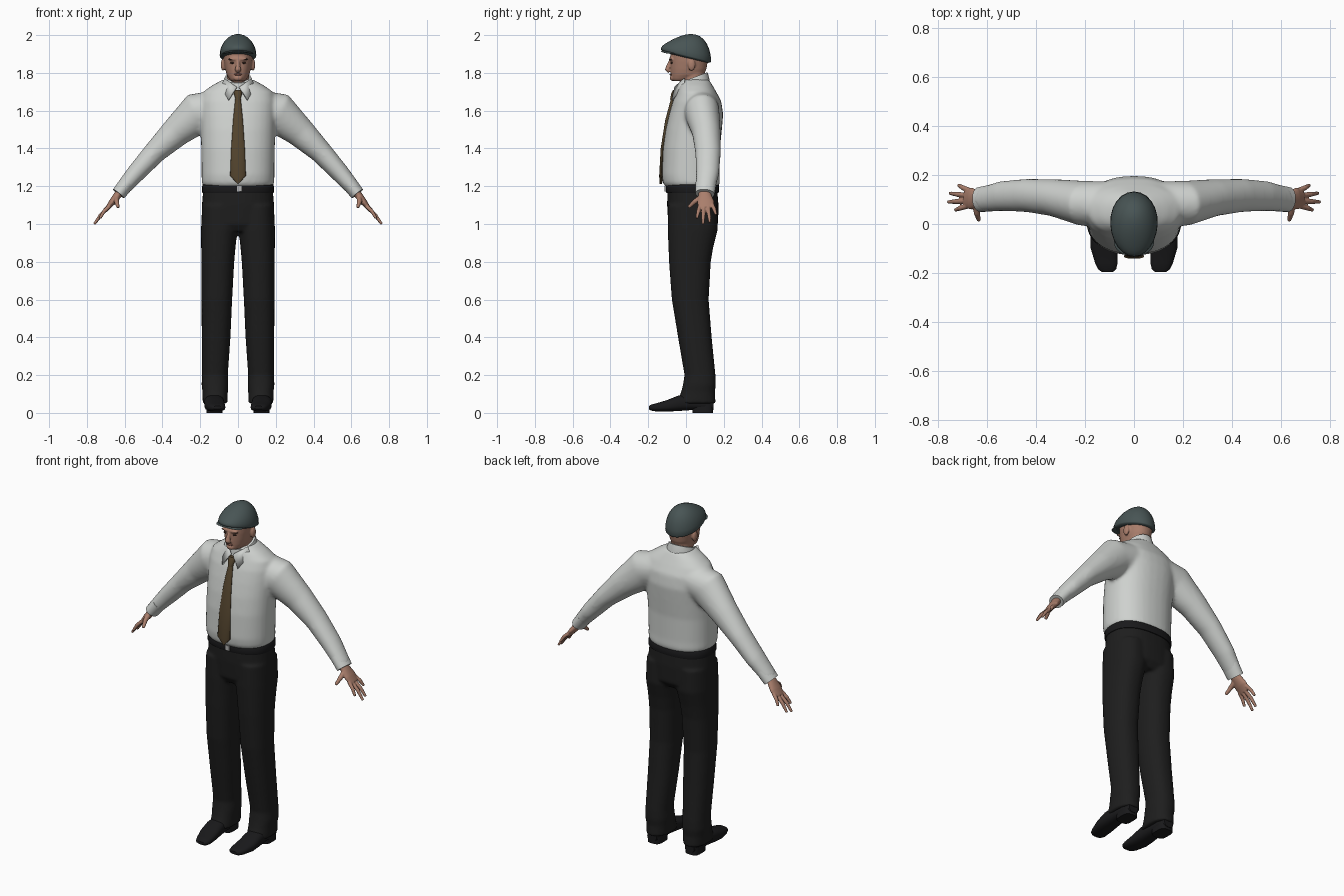
import bpy, bmesh, math
from mathutils import Vector

cube = bpy.data.objects.get("Cube")
if cube:
    bpy.data.objects.remove(cube)

X, Y, Z = Vector((1, 0, 0)), Vector((0, 1, 0)), Vector((0, 0, 1))


def material(name, *rgb, rough=0.8):
    m = bpy.data.materials.new(name)
    m.use_nodes = True
    m.diffuse_color = (*rgb, 1)
    node = m.node_tree.nodes["Principled BSDF"]
    node.inputs["Base Color"].default_value = (*rgb, 1)
    node.inputs["Roughness"].default_value = rough
    return m


SHIRT = material("white cotton", 0.62, 0.64, 0.62)
SKIN = material("skin", 0.40, 0.21, 0.15)
WOOL = material("grey green wool", 0.065, 0.09, 0.09)
SILK = material("brown silk", 0.09, 0.06, 0.028)
CLOTH = material("black cloth", 0.013, 0.013, 0.013)
LEATHER = material("black leather", 0.01, 0.01, 0.011)
METAL = material("buckle metal", 0.45, 0.45, 0.45)
DARK = material("dark brown", 0.05, 0.025, 0.018)
LIPS = material("lips", 0.27, 0.11, 0.085)


def loft(bm, rings, sides=32, power=2.0):
    """Skin rings given as (centre, u axis, v axis, u radius, v radius)."""
    def bend(t):
        return math.copysign(abs(t) ** (2 / power), t)
    loops = []
    for c, u, v, ru, rv in rings:
        angles = [math.tau * i / sides for i in range(sides)]
        loops.append([bm.verts.new(c + u * ru * bend(math.cos(a)) + v * rv * bend(math.sin(a)))
                      for a in angles])
    for a, b in zip(loops, loops[1:]):
        for i in range(sides):
            j = (i + 1) % sides
            bm.faces.new((a[i], a[j], b[j], b[i]))
    bm.faces.new(loops[0])
    bm.faces.new(loops[-1])


def stack(bm, rows, xc=0, power=2.0, slope=0):
    """Upright loft: rows of (z, x radius, front y, back y[, x centre])."""
    tilt = Y + Z * slope
    loft(bm, [(Vector((r[4] if len(r) > 4 else xc, (r[2] + r[3]) / 2, r[0])), X, tilt,
               r[1], (r[3] - r[2]) / 2) for r in rows], power=power)


def limb(bm, rows, side=1, sides=24):
    """Loft along a path: rows of (x, y, z, radius in y, radius across)."""
    pts = [Vector((r[0] * side, r[1], r[2])) for r in rows]
    rings = []
    for i, (p, r) in enumerate(zip(pts, rows)):
        d = (pts[min(i + 1, len(pts) - 1)] - pts[max(i - 1, 0)]).normalized()
        u = (Y - d * d.dot(Y)).normalized()
        rings.append((p, u, d.cross(u), r[3], r[4]))
    loft(bm, rings, sides)


def ball(bm, centre, size):
    verts = bmesh.ops.create_uvsphere(bm, u_segments=24, v_segments=16, radius=1)["verts"]
    for v in verts:
        v.co = Vector(centre) + Vector([a * b for a, b in zip(v.co, size)])
    return verts


def box(bm, centre, size):
    for v in bmesh.ops.create_cube(bm, size=1)["verts"]:
        v.co = Vector(centre) + Vector([a * b for a, b in zip(v.co, size)])


def finish(bm, name, mat, voxel=0, relax=5, angle=45):
    bmesh.ops.recalc_face_normals(bm, faces=bm.faces)
    for f in bm.faces:
        f.smooth = True
    me = bpy.data.meshes.new(name)
    bm.to_mesh(me)
    bm.free()
    me.materials.append(mat)
    me.set_sharp_from_angle(angle=math.radians(angle))
    ob = bpy.data.objects.new(name, me)
    bpy.context.scene.collection.objects.link(ob)
    if voxel:  # blend overlapping volumes into one smooth skin
        fuse = ob.modifiers.new("fuse", 'REMESH')
        fuse.mode, fuse.voxel_size, fuse.use_smooth_shade = 'VOXEL', voxel, True
        soft = ob.modifiers.new("soften", 'SMOOTH')
        soft.factor, soft.iterations = 0.5, relax
    return ob


# Shirt: torso and both sleeves
bm = bmesh.new()
stack(bm, [(1.195, .178, -.105, .17), (1.215, .192, -.122, .18), (1.26, .193, -.128, .178),
           (1.4, .195, -.122, .18), (1.5, .197, -.108, .19), (1.58, .2, -.09, .197),
           (1.65, .2, -.07, .187), (1.7, .185, -.048, .16), (1.735, .135, -.035, .14),
           (1.765, .08, -.02, .122)], power=2.3)
sleeve = [(.1, .08, 1.62, .095, .09), (.21, .085, 1.59, .092, .11), (.33, .108, 1.485, .076, .08),
          (.44, .117, 1.38, .068, .06), (.54, .114, 1.27, .062, .05), (.625, .1, 1.172, .05, .038)]
for s in (1, -1):
    limb(bm, sleeve, s)
finish(bm, "shirt", SHIRT, voxel=.01, relax=8)

# Shirt cuffs
for s, side in ((1, "left"), (-1, "right")):
    bm = bmesh.new()
    limb(bm, [(.585, .106, 1.218, .055, .04), (.632, .1, 1.16, .051, .038)], s)
    finish(bm, side + "_cuff", SHIRT)

# Collar: tilted neck band and two pointed flaps
bm = bmesh.new()
stack(bm, [(1.705, .088, -.045, .128), (1.745, .08, -.043, .122), (1.775, .07, -.038, .114)],
      slope=.38)
finish(bm, "collar_band", SHIRT)
bm = bmesh.new()
for s in (1, -1):
    flap = [(.006, -.058, 1.725), (.07, -.008, 1.77), (.088, -.008, 1.728), (.05, -.073, 1.655)]
    bm.faces.new([bm.verts.new((x * s, y, z)) for x, y, z in flap])
flaps = finish(bm, "collar_flaps", SHIRT)
thick = flaps.modifiers.new("thickness", 'SOLIDIFY')
thick.thickness, thick.offset = .008, 0

# Tie: blade and knot
bm = bmesh.new()
stack(bm, [(1.213, .003, -.14, -.126), (1.255, .042, -.142, -.124), (1.4, .036, -.134, -.112),
           (1.55, .026, -.11, -.088), (1.64, .017, -.086, -.064), (1.675, .013, -.076, -.05)])
stack(bm, [(1.66, .013, -.084, -.06), (1.69, .022, -.078, -.04), (1.71, .019, -.068, -.03)])
finish(bm, "tie", SILK)

# Trousers: hips and two legs
bm = bmesh.new()
stack(bm, [(1.19, .184, -.098, .165), (1.1, .191, -.1, .172), (1.0, .193, -.094, .17),
           (.96, .185, -.07, .14)], power=2.4)
for s in (1, -1):
    leg = [(1.1, .09, -.095, .165, .1), (.97, .097, -.097, .168, .099),
           (.88, .091, -.093, .145, .104), (.8, .087, -.09, .131, .107), (.6, .081, -.075, .12, .112),
           (.4, .076, -.042, .136, .116), (.2, .068, -.008, .156, .122), (.15, .071, -.016, .158, .122),
           (.11, .067, -.026, .153, .121), (.05, .066, -.05, .157, .121)]
    stack(bm, [(*r[:4], r[4] * s) for r in leg], power=2.3)
finish(bm, "trousers", CLOTH, voxel=.009, relax=4)

# Belt and buckle
bm = bmesh.new()
stack(bm, [(1.165, .189, -.104, .172), (1.172, .191, -.107, .174), (1.205, .189, -.107, .174),
           (1.21, .186, -.104, .17)], power=2.4)
finish(bm, "belt", LEATHER)
bm = bmesh.new()
box(bm, (.008, -.108, 1.188), (.028, .012, .03))
finish(bm, "buckle", METAL)

# Shoes: upper lofted along y, plus heel block
for s, side in ((1, "left"), (-1, "right")):
    bm = bmesh.new()
    upper = [(.145, .124, .03, .015, .07), (.1, .124, .045, .012, .09), (.03, .126, .047, .015, .1),
             (-.04, .126, .053, .01, .092), (-.1, .123, .054, .007, .068),
             (-.16, .113, .046, .008, .05), (-.185, .11, .037, .012, .044), (-.197, .109, .022, .02, .036)]
    loft(bm, [(Vector((x * s, y, (lo + hi) / 2)), X, Z, w, (hi - lo) / 2)
              for y, x, w, lo, hi in upper], power=2.6)
    stack(bm, [(0, .042, .035, .142), (.045, .042, .03, .142)], xc=.125 * s, power=3.5)
    finish(bm, side + "_shoe", LEATHER)

# Hands: palm, four fingers and thumb
for s, side in ((1, "left"), (-1, "right")):
    bm = bmesh.new()
    limb(bm, [(.605, .1, 1.195, .031, .023), (.637, .1, 1.153, .034, .021),
              (.665, .104, 1.117, .045, .018), (.69, .107, 1.085, .04, .012)], s)
    for base, tip in (((.682, .073, 1.093), (.731, .057, 1.03)), ((.685, .094, 1.088), (.761, .09, 1.0)),
                      ((.685, .117, 1.088), (.753, .126, 1.008)), ((.675, .138, 1.103), (.718, .159, 1.05))):
        mid = [(a + b) / 2 + k for a, b, k in zip(base, tip, (.004, 0, .004))]
        limb(bm, [(*base, .011, .011), (*mid, .0105, .01), (*tip, .007, .007)], s, 12)
    limb(bm, [(.642, .085, 1.143, .016, .015), (.643, .045, 1.118, .013, .013),
              (.634, .014, 1.088, .008, .008)], s, 12)
    finish(bm, side + "_hand", SKIN, voxel=.0035, relax=2)

# Head: neck, skull, nose, brow ridge, chin and ears
bm = bmesh.new()
stack(bm, [(1.69, .06, -.03, .1), (1.75, .058, -.03, .1), (1.8, .058, -.02, .1)])
stack(bm, [(1.758, .036, -.07, .02), (1.768, .046, -.077, .05), (1.79, .06, -.08, .095),
           (1.82, .068, -.082, .108), (1.86, .075, -.083, .115), (1.91, .08, -.083, .118),
           (1.95, .07, -.06, .1)], power=2.2)
limb(bm, [(0, -.08, 1.87, .008, .008), (0, -.092, 1.84, .011, .011), (0, -.098, 1.818, .014, .017),
          (0, -.088, 1.805, .01, .014)], 1, 12)
ball(bm, (0, -.072, 1.773), (.024, .014, .016))
ball(bm, (0, -.078, 1.873), (.055, .012, .01))
for s in (1, -1):
    ball(bm, (.08 * s, .03, 1.842), (.011, .02, .032))
finish(bm, "head", SKIN, voxel=.005, relax=3)

# Facial details
bm = bmesh.new()
for s in (1, -1):
    ball(bm, (.031 * s, -.0755, 1.853), (.012, .006, .005))
    ball(bm, (.033 * s, -.08, 1.872), (.019, .007, .004))
finish(bm, "eyes_and_brows", DARK)
bm = bmesh.new()
ball(bm, (0, -.08, 1.791), (.022, .0065, .0055))
finish(bm, "mouth", LIPS)

# Flat cap: sphere reshaped into a forward-sloping dome with a low back
bm = bmesh.new()
for v in ball(bm, (0, 0, 0), (1, 1, 1)):
    x, y, z = v.co
    y *= .133
    rise = (.11 + .45 * y) * z if z > 0 else .022 * max(z, -.6)
    v.co = (x * (.097 + .04 * y), y, 1.893 - .25 * y + rise)
finish(bm, "flat_cap", WOOL, angle=70)
bm = bmesh.new()
for v in ball(bm, (0, 0, 0), (1, 1, 1)):
    x, y, z = v.co
    v.co = (x * .082, -.075 + y * .058, 1.914 - .012 * x * x + .008 * z)
finish(bm, "cap_brim", WOOL, angle=70)
